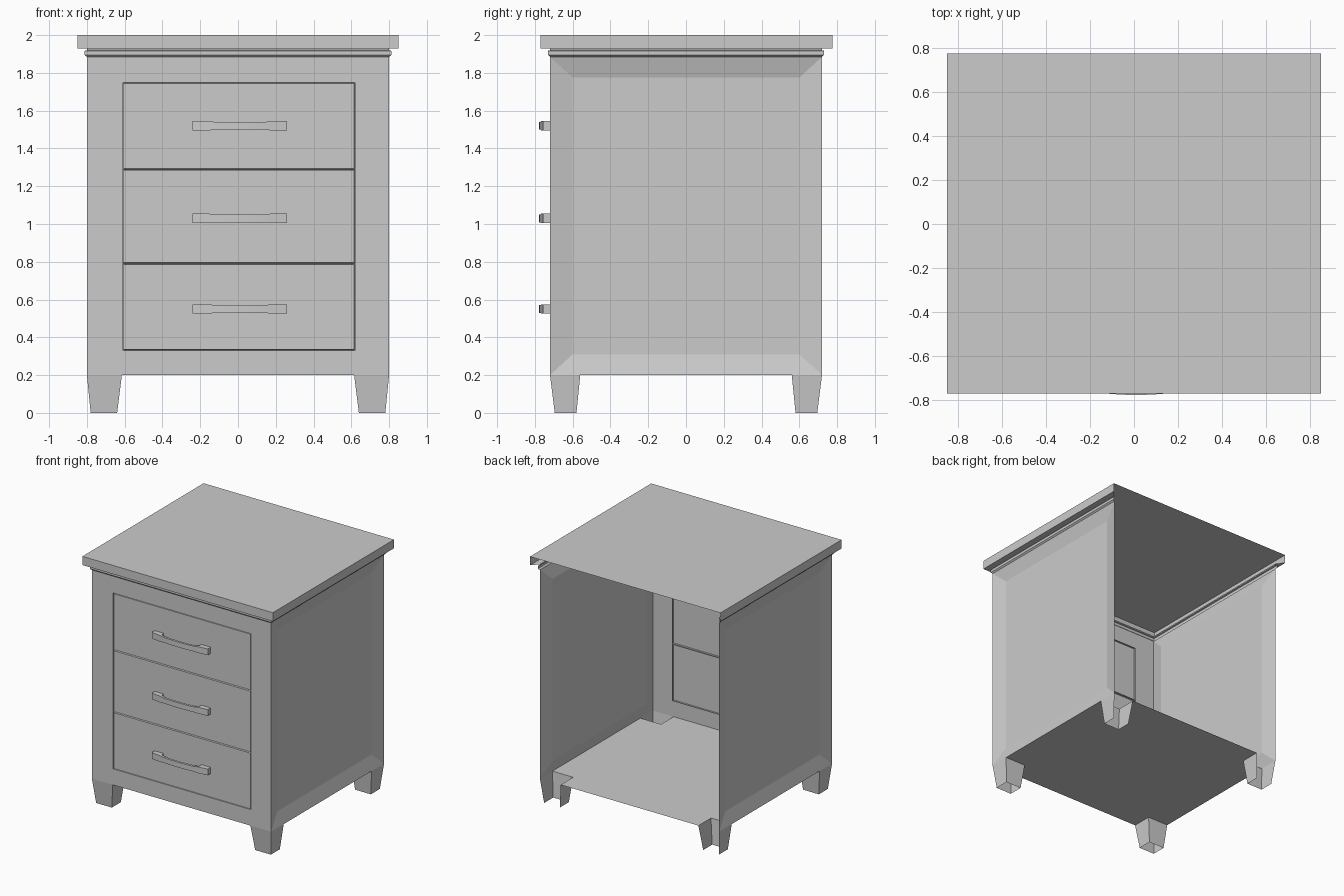
import bpy, bmesh, math

if "Cube" in bpy.data.objects:
    bpy.data.objects.remove(bpy.data.objects["Cube"])

HX, HY, Z0, Z1 = 0.80, 0.72, 0.20, 1.885   # cabinet shell
LX, LY = 0.615, 0.56                       # inner edges of the legs


def add_mesh(name, verts, faces):
    me = bpy.data.meshes.new(name)
    me.from_pydata(verts, [], faces)
    me.update()
    ob = bpy.data.objects.new(name, me)
    bpy.context.collection.objects.link(ob)
    return ob


def open_back_sweep(name, rings, cap=False):
    """Skin stacked U-shaped rings (half width, front y, back y, z)."""
    verts, faces = [], []
    for hx, yf, yb, z in rings:
        verts += [(-hx, yb, z), (-hx, yf, z), (hx, yf, z), (hx, yb, z)]
    if cap:
        faces.append((0, 1, 2, 3))
    for r in range(len(rings) - 1):
        a, b = r * 4, r * 4 + 4
        faces += [(a + i, b + i, b + i + 1, a + i + 1) for i in range(3)]
    return add_mesh(name, verts, faces)


# Hollow top with overhanging lip, open at the back
open_back_sweep("table_top", [
    (0.85, -0.77, 0.775, 2.0), (0.85, -0.77, 0.775, 1.93),
    (HX, -HY, HY, 1.93)], cap=True)

# Thin moulding under the top
open_back_sweep("moulding", [
    (HX, -HY, HY, 1.93), (HX, -HY, HY, 1.92),
    (0.812, -0.73, 0.73, 1.917), (0.812, -0.73, 0.73, 1.895),
    (HX, -HY, HY, Z1)])

# Front with three drawers outlined by narrow grooves
xs = [-HX, -0.61, 0.62, HX]
zs = [Z0, 0.33, 0.79, 1.29, 1.75, Z1]
verts = [(x, -HY, z) for z in zs for x in xs]
faces = [(r * 4 + c, r * 4 + c + 1, r * 4 + c + 5, r * 4 + c + 4)
         for r in range(5) for c in range(3)]
front = add_mesh("drawer_front", verts, faces)
bm = bmesh.new()
bm.from_mesh(front.data)
bm.faces.ensure_lookup_table()
drawers = [bm.faces[r * 3 + 1] for r in (1, 2, 3)]
for thickness, depth in ((0.001, -0.012), (0.003, 0), (0.001, 0.012)):
    bmesh.ops.inset_individual(bm, faces=drawers, thickness=thickness,
                               depth=depth, use_even_offset=True)
bm.to_mesh(front.data)
bm.free()

# Side panels with a sloped border and a recessed centre
for s, label in ((1, "right"), (-1, "left")):
    verts = []
    for x, y, za, zb in ((HX, HY, Z0, Z1), (0.77, 0.60, 0.31, 1.775)):
        verts += [(s * x, -y, za), (s * x, y, za), (s * x, y, zb), (s * x, -y, zb)]
    faces = [(i, (i + 1) % 4, (i + 1) % 4 + 4, i + 4) for i in range(4)] + [(4, 5, 6, 7)]
    add_mesh(label + "_side_panel", verts, [f[::s] for f in faces])

# Bottom board, notched at the legs
outline = []
for sx, sy in ((1, 1), (-1, 1), (-1, -1), (1, -1)):
    corner = [(sx * HX, sy * LY), (sx * LX, sy * LY), (sx * LX, sy * HY)]
    outline += corner if sx * sy > 0 else corner[::-1]
add_mesh("bottom_board", [(x, y, Z0) for x, y in outline], [tuple(range(12))[::-1]])

# Tapered hollow legs; the rear ones are open at the back
for sx in (1, -1):
    for sy in (1, -1):
        verts = []
        for xo, xi, yo, yi, z in ((HX, LX, HY, LY, Z0), (0.78, 0.64, 0.695, 0.58, 0)):
            verts += [(sx * xo, sy * yo, z), (sx * xo, sy * yi, z),
                      (sx * xi, sy * yi, z), (sx * xi, sy * yo, z)]
        faces = [(i, i + 4, (i + 1) % 4 + 4, (i + 1) % 4) for i in range(4)]
        if sy > 0:
            faces.pop()
        name = ("rear" if sy > 0 else "front") + ("_right" if sx > 0 else "_left") + "_leg"
        add_mesh(name, verts, [f[::-sx * sy] for f in faces])

# Bowed handles: strip of box sections, deeper at the two feet
N = 12
stations = [-0.25, -0.17] + [-0.165 + 0.33 * i / N for i in range(N + 1)] + [0.17, 0.25]
for n, zc in enumerate((1.52, 1.03, 0.55)):
    verts = []
    for x in stations:
        bow = math.cos(x / 0.25 * math.pi / 2)
        yf = -0.757 - 0.02 * bow
        yb = -HY if abs(x) >= 0.17 else yf + 0.018
        h = 0.025 if abs(x) >= 0.165 else 0.021
        verts += [(x + 0.01, yf, zc - h), (x + 0.01, yb, zc - h),
                  (x + 0.01, yb, zc + h), (x + 0.01, yf, zc + h)]
    faces = [(k * 4 + i, k * 4 + 4 + i, k * 4 + 4 + (i + 1) % 4, k * 4 + (i + 1) % 4)
             for k in range(len(stations) - 1) for i in range(4)]
    last = len(verts) - 4
    faces += [(0, 1, 2, 3), (last + 3, last + 2, last + 1, last)]
    handle = add_mesh("handle_%d" % (n + 1), verts, faces)
    bm = bmesh.new()
    bm.from_mesh(handle.data)
    bmesh.ops.recalc_face_normals(bm, faces=bm.faces)
    bm.to_mesh(handle.data)
    bm.free()
